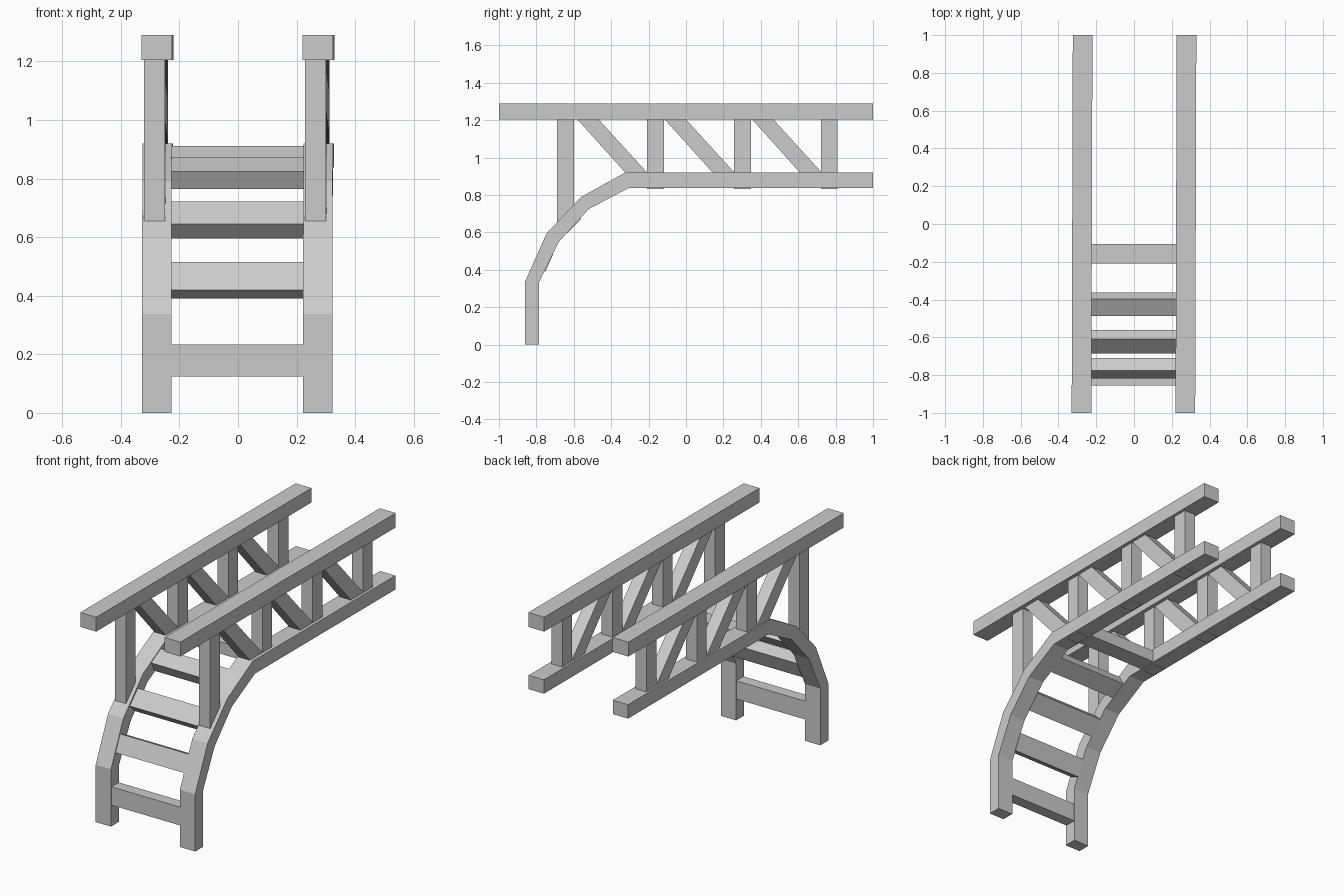
import bpy, bmesh

if "Cube" in bpy.data.objects:
    bpy.data.objects.remove(bpy.data.objects["Cube"])


def prism(name, pts, x0, x1, skew=0.0):
    """Extrude a (y, z) outline from x0 to x1; skew shifts x slightly along y."""
    bm = bmesh.new()
    a = [bm.verts.new((x0 + skew * y, y, z)) for y, z in pts]
    b = [bm.verts.new((x1 + skew * y, y, z)) for y, z in pts]
    n = len(pts)
    bm.faces.new(a)
    bm.faces.new(b[::-1])
    for i in range(n):
        j = (i + 1) % n
        bm.faces.new((a[i], b[i], b[j], a[j]))
    bmesh.ops.recalc_face_normals(bm, faces=bm.faces)
    me = bpy.data.meshes.new(name)
    bm.to_mesh(me)
    bm.free()
    ob = bpy.data.objects.new(name, me)
    bpy.context.collection.objects.link(ob)
    return ob


def rect(y0, y1, z0, z1):
    return [(y0, z0), (y1, z0), (y1, z1), (y0, z1)]


# Bent stringer outline: outer edge up, inner edge back down
outer = [(-0.86, 0), (-0.86, 0.338), (-0.745, 0.595), (-0.56, 0.79), (-0.325, 0.92), (1, 0.92)]
inner = [(1, 0.838), (-0.305, 0.838), (-0.52, 0.725), (-0.68, 0.55), (-0.785, 0.335), (-0.785, 0)]

posts = [(-0.645, 0.655), (-0.163, 0.833), (0.302, 0.833), (0.766, 0.833)]

for side, s in (("left", -1), ("right", 1)):
    c = 0.275 * s
    prism(f"{side}_stringer", outer + inner, c - 0.05, c + 0.05, 0.003)
    prism(f"{side}_handrail", rect(-1, 1, 1.205, 1.29), c - 0.052, c + 0.052, 0.003)

    # Upright posts, passing down through the lower rail
    for i, (y, z) in enumerate(posts):
        prism(f"{side}_post_{i + 1}", rect(y - 0.045, y + 0.045, z, 1.206),
              c - 0.041, c + 0.031, 0.007)

    # Diagonal braces between posts
    for i in range(3):
        y = -0.582 + 0.467 * i
        prism(f"{side}_brace_{i + 1}",
              [(y, 1.206), (y + 0.113, 1.206), (y + 0.375, 0.919), (y + 0.258, 0.919)],
              c - 0.041, c + 0.031, 0.007)

# Treads following the bend: outer face start, end, and thickness direction
treads = [
    ((-0.855, 0.125), (-0.855, 0.233), (0.068, 0)),
    ((-0.817, 0.42), (-0.775, 0.515), (0.065, -0.03)),
    ((-0.685, 0.645), (-0.61, 0.722), (0.05, -0.049)),
    ((-0.488, 0.825), (-0.397, 0.874), (0.035, -0.061)),
    ((-0.21, 0.912), (-0.105, 0.912), (0, -0.07)),
]
for i, (p, q, t) in enumerate(treads):
    outline = [p, q, (q[0] + t[0], q[1] + t[1]), (p[0] + t[0], p[1] + t[1])]
    prism(f"tread_{i + 1}", outline, -0.23, 0.226)
